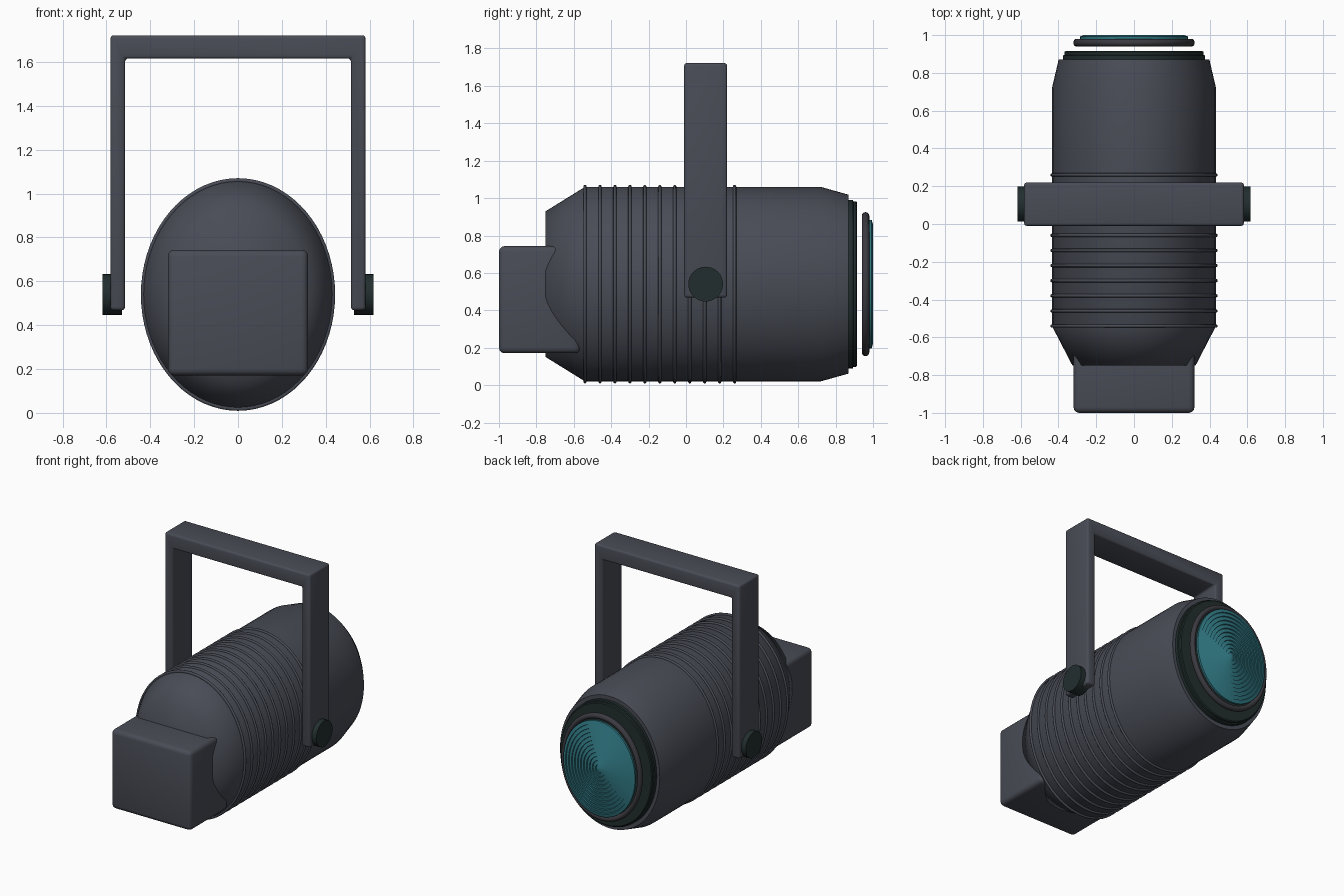
import bpy, bmesh, math

if "Cube" in bpy.data.objects:
    bpy.data.objects.remove(bpy.data.objects["Cube"])

CZ = 0.54       # height of the barrel axis
SQUASH = 0.835  # width of the oval section relative to its height
SEG = 72


def material(name, rgb):
    m = bpy.data.materials.new(name)
    m.diffuse_color = (*rgb, 1)
    m.use_nodes = True
    m.node_tree.nodes["Principled BSDF"].inputs["Base Color"].default_value = m.diffuse_color
    return m


GREY = material("slate grey", (0.066, 0.072, 0.092))
DARK = material("dark grey", (0.042, 0.042, 0.052))
BLACK = material("green black", (0.016, 0.027, 0.027))
TEAL = material("teal glass", (0.03, 0.19, 0.23))


def finish(bm, name, mat, angle):
    bmesh.ops.remove_doubles(bm, verts=bm.verts, dist=1e-5)
    bmesh.ops.recalc_face_normals(bm, faces=bm.faces)
    me = bpy.data.meshes.new(name)
    bm.to_mesh(me)
    bm.free()
    me.materials.append(mat)
    ob = bpy.data.objects.new(name, me)
    bpy.context.collection.objects.link(ob)
    bpy.ops.object.select_all(action='DESELECT')
    ob.select_set(True)
    bpy.context.view_layer.objects.active = ob
    bpy.ops.object.shade_smooth_by_angle(angle=math.radians(angle))
    return ob


def revolve(name, profile, mat, angle=35, closed=False):
    """Turn (y, radius) points round the barrel axis into an oval solid."""
    bm = bmesh.new()
    rows = []
    for i in range(SEG):
        a = 2 * math.pi * i / SEG
        rows.append([bm.verts.new((r * SQUASH * math.cos(a), y, CZ + r * math.sin(a)))
                     for y, r in profile])
    n = len(profile)
    for i in range(SEG):
        p, q = rows[i], rows[(i + 1) % SEG]
        for j in range(n if closed else n - 1):
            k = (j + 1) % n
            bm.faces.new((p[j], p[k], q[k], q[j]))
    return finish(bm, name, mat, angle)


def hoop(name, y, radius, ty, tr, mat, sides=10):
    pts = [(y + ty * math.cos(2 * math.pi * i / sides),
            radius + tr * math.sin(2 * math.pi * i / sides)) for i in range(sides)]
    return revolve(name, pts, mat, 60, closed=True)


def bevel(bm, width):
    edges = [e for e in bm.edges if e.calc_face_angle(0) > 0.5]
    bmesh.ops.bevel(bm, geom=edges, offset=width, segments=3, profile=0.5, affect='EDGES')


# Barrel with tapered rear and rounded shoulder
revolve("barrel", [(-0.75, 0), (-0.75, 0.39), (-0.54, 0.52), (0.72, 0.52),
                   (0.87, 0.478), (0.87, 0)], GREY, 65)

# Cooling ribs
for i in range(11):
    hoop(f"cooling_rib_{i + 1}", -0.54 + 0.08 * i, 0.52, 0.009, 0.011, GREY)

# Stepped collar and lens rim
revolve("lens_collar", [(0.86, 0), (0.86, 0.45), (0.892, 0.45), (0.895, 0.442),
                        (0.91, 0.442), (0.915, 0.435), (0.915, 0)], BLACK)
hoop("lens_rim", 0.96, 0.365, 0.02, 0.02, DARK, 16)

# Lens with concentric steps
steps, lens_r = 12, 0.343
lens = [(0.978, 0), (0.978, lens_r)]
for i in range(steps, 0, -1):
    lens += [(0.993, lens_r * i / steps), (1.0, lens_r * (i - 0.9) / steps)]
lens.append((1.0, 0))
revolve("stepped_lens", lens, TEAL, 30)

# Rear lamp housing
bm = bmesh.new()
bmesh.ops.create_cube(bm, size=1)
for v in bm.verts:
    v.co.x *= 0.64
    v.co.y = -0.7825 + v.co.y * 0.435
    v.co.z = 0.457 + v.co.z * 0.573
bevel(bm, 0.03)
finish(bm, "lamp_housing", GREY, 40)

# Mounting yoke: an extruded arch outline
bm = bmesh.new()
half = [(0.515, 1.617), (0.515, 0.468), (0.582, 0.468), (0.582, 1.722)]
outline = half + [(-x, z) for x, z in reversed(half)]
face = bm.faces.new([bm.verts.new((x, -0.01, z)) for x, z in outline])
ext = bmesh.ops.extrude_face_region(bm, geom=[face])
for v in ext["geom"]:
    if isinstance(v, bmesh.types.BMVert):
        v.co.y = 0.22
bmesh.ops.recalc_face_normals(bm, faces=bm.faces)
bevel(bm, 0.015)
finish(bm, "mounting_yoke", GREY, 40)

# Pivot knobs on both arms
for side, name in ((-1, "left_knob"), (1, "right_knob")):
    bm = bmesh.new()
    bmesh.ops.create_cone(bm, cap_ends=True, segments=32, radius1=0.093,
                          radius2=0.093, depth=0.09)
    for v in bm.verts:
        x, y, z = v.co
        v.co = (side * (0.573 + z), 0.105 + x, CZ + y)
    finish(bm, name, BLACK, 35)
